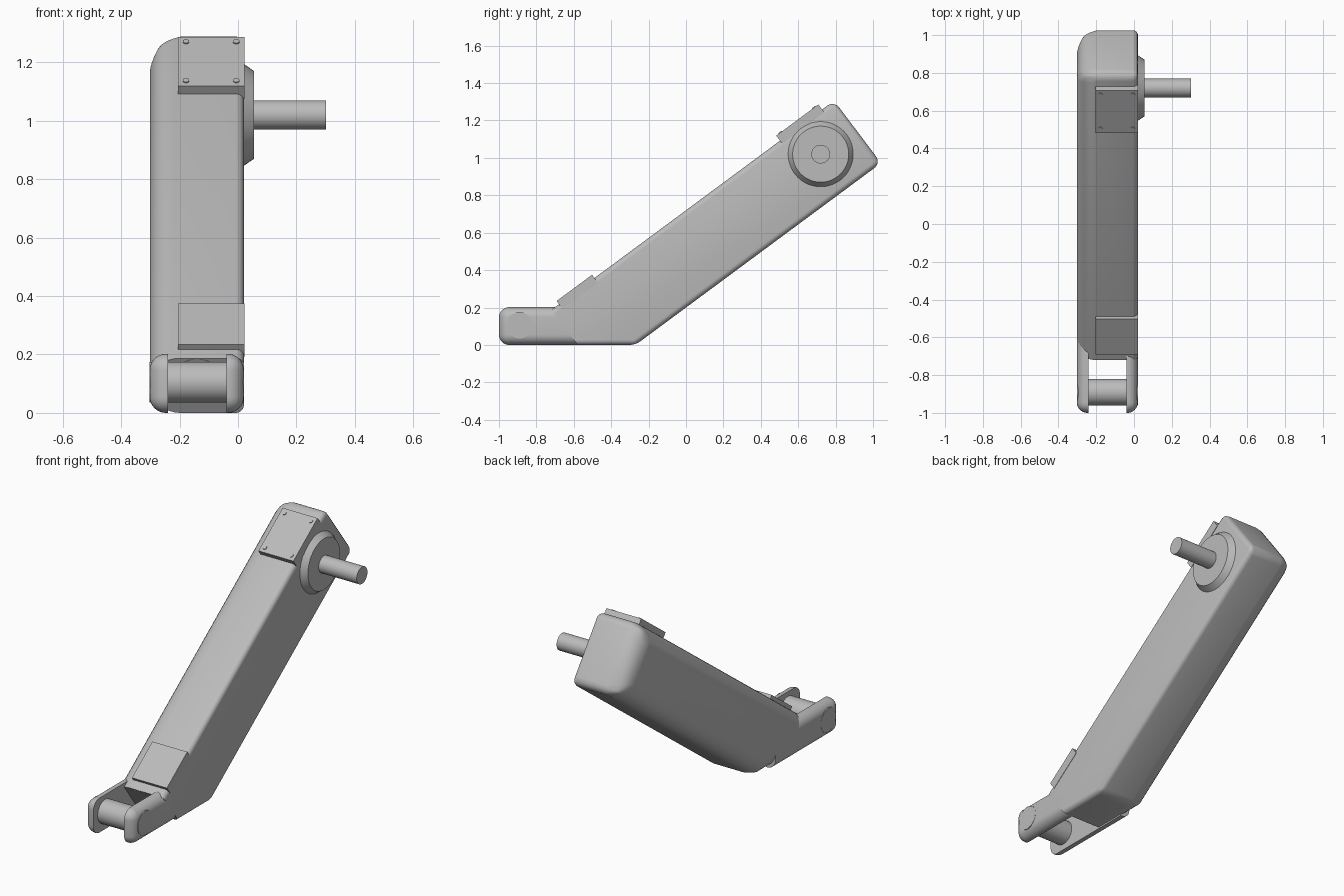
import bpy, bmesh, math
from mathutils import Vector, Matrix

if "Cube" in bpy.data.objects:
    bpy.data.objects.remove(bpy.data.objects["Cube"])

grey = bpy.data.materials.new("plain_grey")
grey.use_nodes = True
grey.diffuse_color = (0.5, 0.5, 0.5, 1)
grey.node_tree.nodes["Principled BSDF"].inputs["Base Color"].default_value = (0.5, 0.5, 0.5, 1)

SLOPE = math.atan(0.74)
ALONG = Vector((0, math.cos(SLOPE), math.sin(SLOPE)))
OUT = Vector((0, -math.sin(SLOPE), math.cos(SLOPE)))
X_MIN, X_MAX = -0.302, 0.02


def finish(name, bm, width=0, weight=None):
    """Turn bm into an object, with edges rounded by a weight rule, then smooth it."""
    bmesh.ops.recalc_face_normals(bm, faces=bm.faces)
    if weight:
        layer = bm.edges.layers.float.new("bevel_weight_edge")
        for e in bm.edges:
            e[layer] = weight(e.verts[0].co, e.verts[1].co) / width
    mesh = bpy.data.meshes.new(name)
    bm.to_mesh(mesh)
    bm.free()
    mesh.materials.append(grey)
    ob = bpy.data.objects.new(name, mesh)
    bpy.context.collection.objects.link(ob)
    bpy.ops.object.select_all(action="DESELECT")
    ob.select_set(True)
    bpy.context.view_layer.objects.active = ob
    if weight:
        mod = ob.modifiers.new("rounding", "BEVEL")
        mod.limit_method = "WEIGHT"
        mod.width = width
        mod.segments = 8
        bpy.ops.object.modifier_apply(modifier="rounding")
    bpy.ops.object.shade_smooth_by_angle(angle=math.radians(30))
    return ob


def prism(outline, x0, x1):
    """Extrude a side outline of (y, z) points across x."""
    bm = bmesh.new()
    face = bm.faces.new([bm.verts.new((x0, y, z)) for y, z in outline])
    new = bmesh.ops.extrude_face_region(bm, geom=[face])["geom"]
    verts = [g for g in new if isinstance(g, bmesh.types.BMVert)]
    bmesh.ops.translate(bm, verts=verts, vec=(x1 - x0, 0, 0))
    return bm


def rod(name, start, end, r1, r2=None):
    """Cylinder or cone between two points."""
    start, end = Vector(start), Vector(end)
    d = end - start
    turn = d.to_track_quat("Z", "Y").to_matrix().to_4x4()
    bm = bmesh.new()
    bmesh.ops.create_cone(bm, cap_ends=True, segments=48, radius1=r1,
                          radius2=r1 if r2 is None else r2, depth=d.length,
                          matrix=Matrix.Translation((start + end) / 2) @ turn)
    return finish(name, bm)


# Main arm: broad rounding on the right flank, tight rounding on the left
def arm_rounding(a, b):
    if max(a.y, b.y) < -0.5:
        return 0
    if abs(a.x - b.x) > 0.1:
        return 0.075 if a.y > 0 else (0.05 if a.y > -0.4 else 0)
    return 0.17 if a.x < -0.2 else 0.045


ARM = [(-0.72, 0.187), (-0.58, 0), (-0.27, 0), (1.043, 0.972), (0.792, 1.306)]
finish("arm", prism(ARM, X_MIN, X_MAX), 0.17, arm_rounding)

# Fork cheeks, rounded on their outer sides
CHEEK = [(-1, 0), (-0.4, 0), (-0.4, 0.202), (-1, 0.202)]
for name, inner, outer in (("right_cheek", -0.24, X_MIN), ("left_cheek", -0.04, X_MAX)):
    def cheek_rounding(a, b):
        if abs(a.x - b.x) > 0.01:
            return 0.055 if a.y < -0.9 else 0
        return 0.055 if abs(a.x - outer) < 0.01 and min(a.y, b.y) < -0.9 else 0
    finish(name, prism(CHEEK, inner, outer), 0.055, cheek_rounding)

# Fork pin, and the socket end between the cheeks
rod("fork_pin", (X_MIN - 0.001, -0.89, 0.105), (X_MAX + 0.001, -0.89, 0.105), 0.07)
socket = Vector((-0.14, -0.665, 0.131))
rod("socket", socket - ALONG * 0.012, socket + ALONG * 0.1, 0.075)

# Shoulder disc and axle
HUB = (0.72, 1.02)
rod("shoulder_disc", (0, *HUB), (0.055, *HUB), 0.188, 0.15)
rod("axle", (0.05, *HUB), (0.302, *HUB), 0.05)


# Cover panels lying on the sloping top, with sunken cells
def panel(name, centre, xs, us, is_hole, depth):
    bm = bmesh.new()
    grid = [[bm.verts.new(Vector((x, *centre)) + ALONG * u) for x in xs] for u in us]
    holes = []
    for j in range(len(us) - 1):
        for i in range(len(xs) - 1):
            f = bm.faces.new((grid[j][i], grid[j][i + 1], grid[j + 1][i + 1], grid[j + 1][i]))
            if is_hole(i, j):
                holes.append(f)
    top = bm.faces[:]
    # Underside and walls
    low = bmesh.ops.extrude_face_region(bm, geom=top, use_keep_orig=True)["geom"]
    bmesh.ops.translate(bm, verts=[g for g in low if isinstance(g, bmesh.types.BMVert)],
                        vec=OUT * -0.055)
    # Sink neighbouring cells together
    sunk = bmesh.ops.extrude_face_region(bm, geom=holes)["geom"]
    bmesh.ops.translate(bm, verts=[g for g in sunk if isinstance(g, bmesh.types.BMVert)],
                        vec=OUT * -depth)
    return finish(name, bm)


LEFT, RIGHT = 0.022, -0.205
panel("window_panel", (-0.597, 0.305),
      [RIGHT, -0.175, -0.107, -0.075, -0.01, LEFT],
      [-0.118, -0.083, -0.02, 0.02, 0.09, 0.118],
      lambda i, j: i % 2 and j % 2, 0.016)

VENT = (0.595, 1.2025)
rows = [-0.14]
for k in range(7):
    rows += [0.03 * (k - 3) - 0.007, 0.03 * (k - 3) + 0.007]
rows.append(0.14)
panel("vent_panel", VENT, [RIGHT, -0.19, -0.157, -0.03, 0.008, LEFT], rows,
      lambda i, j: j % 2 and (i == 2 or (j in (5, 7, 9) and 0 < i < 4)), 0.012)

# Corner screws on the vent panel
for side, x in (("right", -0.178), ("left", -0.006)):
    for end, u in (("lower", -0.112), ("upper", 0.112)):
        p = Vector((x, *VENT)) + ALONG * u
        rod(f"{end}_{side}_screw", p - OUT * 0.01, p + OUT * 0.004, 0.011)
